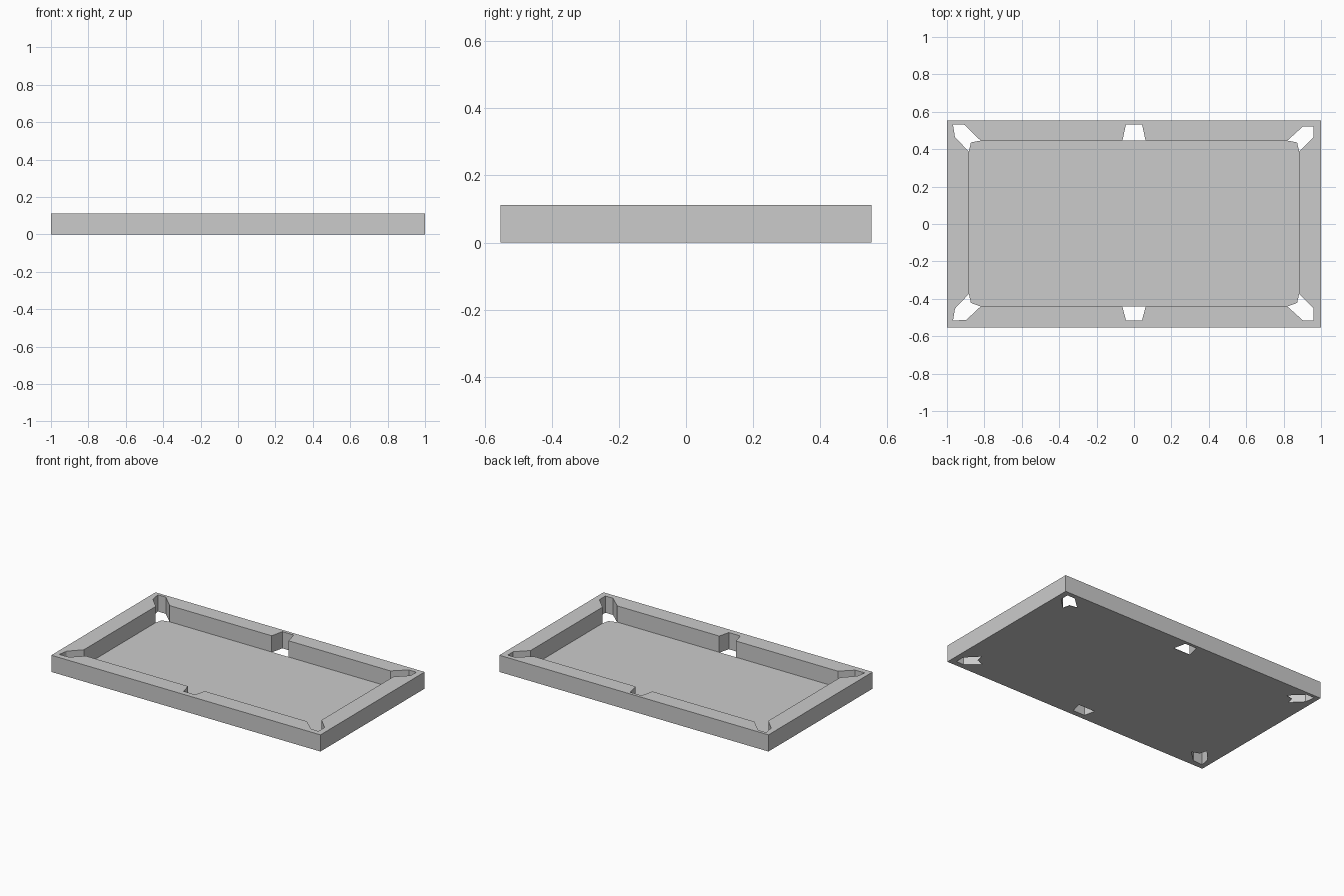
import bpy, bmesh

if "Cube" in bpy.data.objects:
    bpy.data.objects.remove(bpy.data.objects["Cube"])

HEIGHT = 0.112


def prism(name, outline, z0, z1):
    """Extrude a flat outline into a closed solid."""
    bm = bmesh.new()
    base = bm.faces.new([bm.verts.new((x, y, z0)) for x, y in outline])
    top = bmesh.ops.extrude_face_region(bm, geom=[base], use_keep_orig=True)["geom"]
    for v in top:
        if isinstance(v, bmesh.types.BMVert):
            v.co.z = z1
    bmesh.ops.recalc_face_normals(bm, faces=bm.faces)
    mesh = bpy.data.meshes.new(name)
    bm.to_mesh(mesh)
    bm.free()
    obj = bpy.data.objects.new(name, mesh)
    bpy.context.collection.objects.link(obj)
    return obj


# Long rails: mitred corners, angled corner jaws and a tapered middle pocket
prism("back_rail", [
    (-1, .553), (-.968, .532), (-.909, .532), (-.82, .446),
    (-.062, .446), (-.043, .532), (.043, .532), (.062, .446),
    (.82, .446), (.904, .522), (.96, .522), (1, .553)], 0, HEIGHT)
prism("front_rail", [
    (-1, -.553), (-.968, -.516), (-.897, -.513), (-.82, -.441),
    (-.062, -.441), (-.043, -.516), (.043, -.516), (.062, -.441),
    (.82, -.441), (.904, -.516), (.96, -.516), (1, -.553)], 0, HEIGHT)

# End rails: mitred to meet the long rails behind the corner pockets
prism("left_rail", [
    (-1, .553), (-.968, .532), (-.957, .463), (-.883, .388),
    (-.883, -.374), (-.957, -.452), (-.968, -.516), (-1, -.553)], 0, HEIGHT)
prism("right_rail", [
    (1, .553), (.96, .522), (.96, .463), (.883, .388),
    (.883, -.374), (.96, -.452), (.96, -.516), (1, -.553)], 0, HEIGHT)

# Playing bed: thin slab with chamfered corners leaving the pockets open
bed = []
for sx, sy in ((1, 1), (-1, 1), (-1, -1), (1, -1)):
    edge, mid, end = (.446, .436, .388) if sy > 0 else (.441, .422, .374)
    corner = [(sx * .883, sy * end), (sx * .872, sy * mid), (sx * .82, sy * edge)]
    bed += corner if sx * sy > 0 else corner[::-1]
prism("playing_bed", bed, 0, 0.003)
